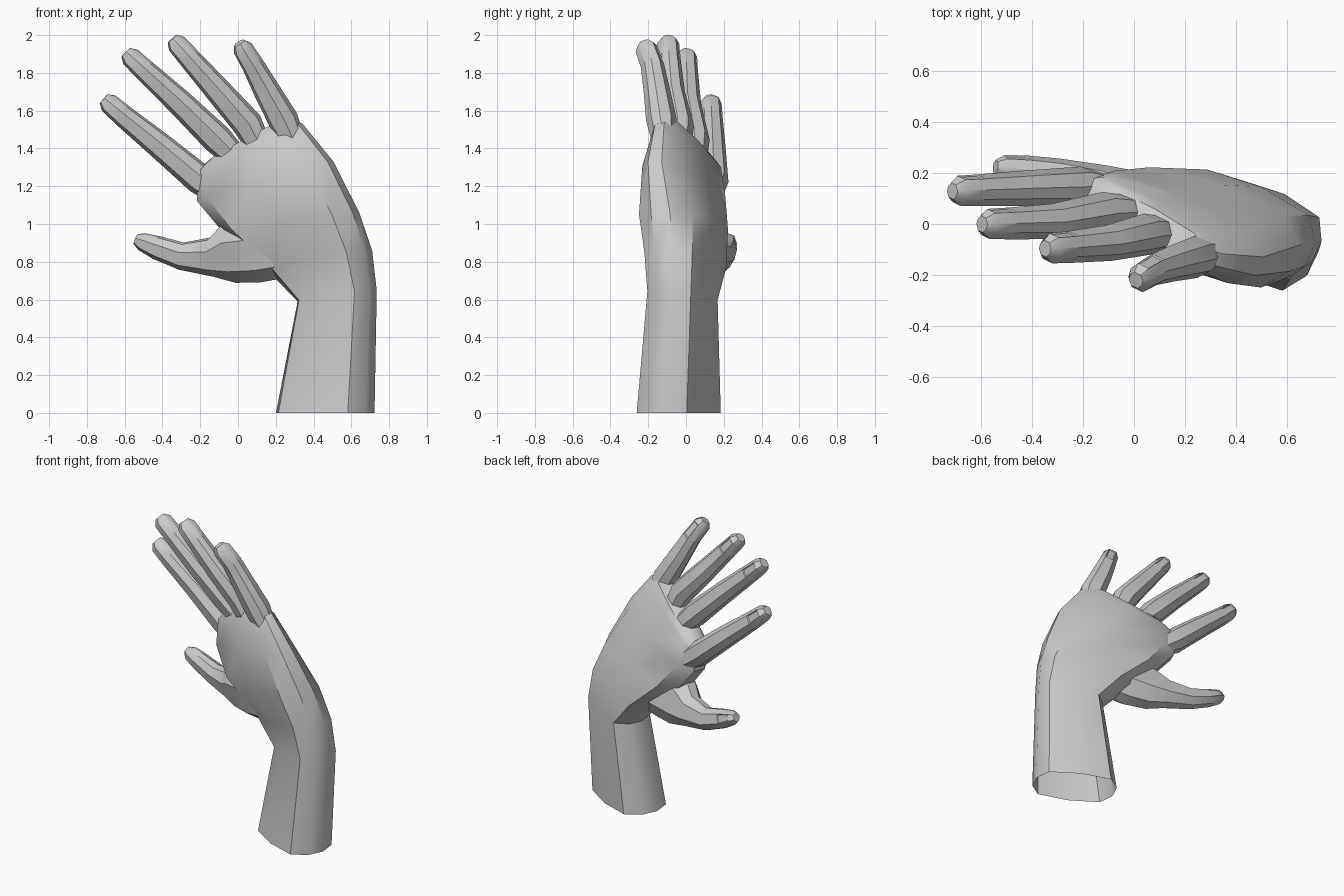
import bpy, bmesh, math
from mathutils import Vector

if "Cube" in bpy.data.objects:
    bpy.data.objects.remove(bpy.data.objects["Cube"])

# One plain grey for the whole hand
grey = bpy.data.materials.new("plain_grey")
grey.use_nodes = True
colour = (0.6, 0.6, 0.6, 1)
grey.diffuse_color = colour
grey.node_tree.nodes["Principled BSDF"].inputs["Base Color"].default_value = colour

BACK = Vector((0.44, 0.9, 0)).normalized()   # direction the back of the hand faces


def mirrored(half):
    """Close a half outline by mirroring it to the palm side."""
    return half + [(s, -h) for s, h in reversed(half)]


PALM_OUTLINE = mirrored([(1, .3), (.77, .84), (0, 1), (-.77, .86), (-1, .3)])
FINGER_OUTLINE = mirrored([(1, .35), (.5, 1), (-.5, 1), (-1, .35)])
made = []


def section(centre, side, back, outline):
    return [centre + side * s + back * h for s, h in outline]


def loft(name, rings, open_start=False, nail=False):
    """Skin a list of equal-length rings into a closed part."""
    bm = bmesh.new()
    loops = [[bm.verts.new(p) for p in ring] for ring in rings]
    count = len(loops[0])
    nail_face = None
    for k, (low, high) in enumerate(zip(loops, loops[1:])):
        for i in range(count):
            j = (i + 1) % count
            face = bm.faces.new((low[i], low[j], high[j], high[i]))
            if nail and k == len(loops) - 3 and i == 1:
                nail_face = face
    start = bm.faces.new(loops[0])
    bm.faces.new(loops[-1])
    bmesh.ops.recalc_face_normals(bm, faces=bm.faces)
    if nail_face:
        bmesh.ops.inset_region(bm, faces=[nail_face], thickness=.008, depth=-.005)
    if open_start:
        bmesh.ops.delete(bm, geom=[start], context='FACES_ONLY')
    mesh = bpy.data.meshes.new(name)
    bm.to_mesh(mesh)
    bm.free()
    mesh.materials.append(grey)
    obj = bpy.data.objects.new(name, mesh)
    bpy.context.collection.objects.link(obj)
    made.append(obj)


def digit(name, path, back):
    """Finger along a path of (x, y, z, half width, half thickness)."""
    points = [Vector(p[:3]) for p in path]
    rings = []
    for i, p in enumerate(path):
        along = (points[min(i + 1, len(path) - 1)] - points[max(i - 1, 0)]).normalized()
        up = (back - along * back.dot(along)).normalized()
        side = along.cross(up)
        rings.append(section(points[i], side * p[3], up * p[4], FINGER_OUTLINE))
    # Blunt rounded fingertip
    tip = points[-1] + along * .035
    rings.append(section(tip, side * p[3] * .6, up * p[4] * .55, FINGER_OUTLINE))
    loft(name, rings, nail=True)


# Forearm, wrist and palm: thumb-side edge, little-finger-side edge, half thickness
palm_edges = [
    ((.224, .075, 0), (.7, -.155, 0), .175),
    ((.335, .07, .59), (.715, -.11, .65), .152),
    ((.17, .11, .76), (.69, -.12, .86), .165),
    ((-.07, .105, .965), (.625, -.135, 1.06), .178),
    ((-.2, .14, 1.12), (.49, -.165, 1.33), .132),
    ((-.21, .15, 1.27), (.33, -.14, 1.53), .09),
    ((-.15, .12, 1.335), (.26, -.105, 1.56), .058),
]
palm_rings = []
for a, b, thick in palm_edges:
    a, b = Vector(a), Vector(b)
    side = (b - a) / 2
    across = side.normalized()
    back = (BACK - across * BACK.dot(across)).normalized()
    palm_rings.append(section((a + b) / 2, side, back * thick, PALM_OUTLINE))
loft("palm_and_wrist", palm_rings, open_start=True)

# Four fingers: positions from deep inside the palm to the tip
finger_paths = {
    "little_finger": [(.34, -.1, 1.33), (.24, -.13, 1.55), (.15, -.155, 1.71),
                      (.08, -.178, 1.84), (.025, -.21, 1.93)],
    "ring_finger": [(.17, -.03, 1.3), (.05, -.04, 1.53), (-.1, -.075, 1.7),
                    (-.25, -.09, 1.87), (-.325, -.095, 1.955)],
    "middle_finger": [(.07, .05, 1.27), (-.11, .045, 1.45), (-.31, .01, 1.645),
                      (-.49, .002, 1.81), (-.57, 0, 1.885)],
    "index_finger": [(-.02, .12, 1.1), (-.2, .145, 1.235), (-.42, .14, 1.42),
                     (-.61, .132, 1.575), (-.685, .13, 1.64)],
}
sizes = [(.05, .045), (.077, .072), (.067, .062), (.056, .056), (.05, .054)]
for name, path in finger_paths.items():
    digit(name, [p + s for p, s in zip(path, sizes)], BACK)

# Thumb with its broad fleshy base and web, rooted inside the palm
digit("thumb", [
    (.42, -.01, .92, .1, .07), (.24, .02, .885, .165, .11),
    (.1, .055, .865, .17, .115), (-.04, .1, .85, .16, .1),
    (-.14, .145, .825, .1, .08), (-.3, .19, .83, .07, .06),
    (-.43, .21, .875, .06, .053), (-.51, .22, .907, .045, .045),
], Vector((.2, .93, .25)))

# Soft shading with the strong edges kept
bpy.ops.object.select_all(action='DESELECT')
for obj in made:
    obj.select_set(True)
bpy.context.view_layer.objects.active = made[0]
bpy.ops.object.shade_smooth_by_angle(angle=math.radians(36))
